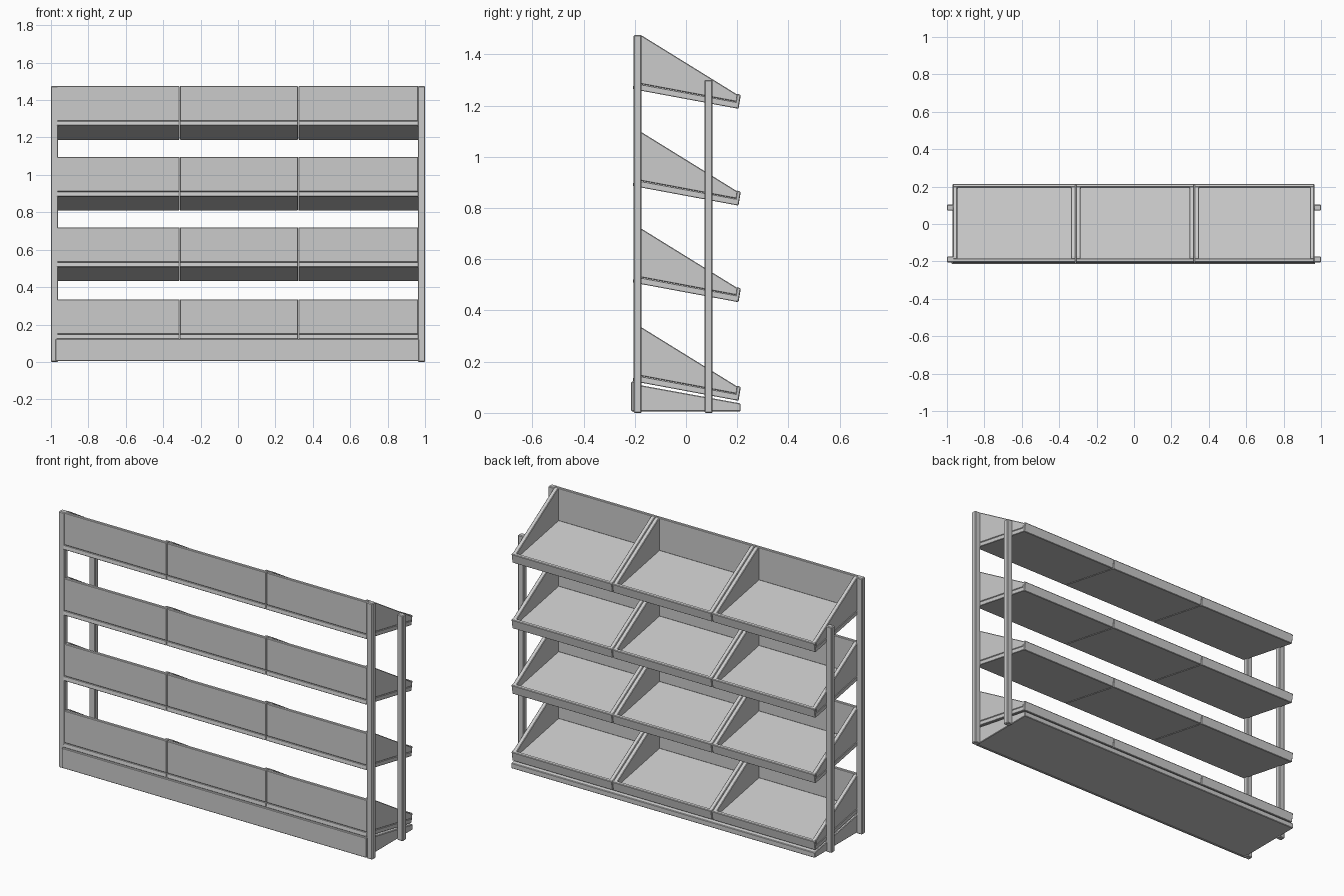
import bpy, bmesh

if "Cube" in bpy.data.objects:
    bpy.data.objects.remove(bpy.data.objects["Cube"])


def prism(name, profile, x0, x1, bevel=0.003):
    """Extrude a (y, z) profile from x0 to x1."""
    bm = bmesh.new()
    face = bm.faces.new([bm.verts.new((x0, y, z)) for y, z in profile])
    ext = bmesh.ops.extrude_face_region(bm, geom=[face])
    moved = [v for v in ext["geom"] if isinstance(v, bmesh.types.BMVert)]
    bmesh.ops.translate(bm, verts=moved, vec=(x1 - x0, 0, 0))
    bmesh.ops.recalc_face_normals(bm, faces=bm.faces)
    mesh = bpy.data.meshes.new(name)
    bm.to_mesh(mesh)
    bm.free()
    obj = bpy.data.objects.new(name, mesh)
    bpy.context.collection.objects.link(obj)
    if bevel:
        mod = obj.modifiers.new("soft_edges", 'BEVEL')
        mod.width = bevel
        mod.segments = 1
    return obj


def box(name, x0, x1, y0, y1, z0, z1, bevel=0.003):
    return prism(name, [(y0, z0), (y1, z0), (y1, z1), (y0, z1)], x0, x1, bevel)


# Uprights: tall pair and shorter pair
for side, x0, x1 in (("left", -1.0, -0.962), ("right", 0.962, 1.0)):
    box("tall_post_" + side, x0, x1, -0.205, -0.173, 0, 1.475, 0.004)
    box("short_post_" + side, x0, x1, 0.072, 0.104, 0, 1.30, 0.004)

# Plinth: sloped body with a vertical kick board
prism("plinth", [(-0.2, 0.006), (0.213, 0.006), (0.213, 0.037), (-0.2, 0.112)],
      -0.97, 0.965)
box("kick_board", -0.975, 0.968, -0.214, -0.199, 0.006, 0.122)

# Sloped display trays: four levels of three bins
T = 0.024
SPLITS = (-0.97, -0.312, 0.322, 0.965)
for level, dz in enumerate((-1.14, -0.755, -0.378, 0.0)):

    def lift(points):
        return [(y, z + dz) for y, z in points]

    for col in range(3):
        x0, x1 = SPLITS[col] + 0.001, SPLITS[col + 1] - 0.001
        tag = f"_{level}_{col}"
        # Floor board
        prism("tray_floor" + tag, lift([(-0.208, 1.264), (0.196, 1.189),
              (0.201, 1.213), (-0.204, 1.288)]), x0, x1, 0.002)
        # Front lip, square to the floor
        prism("tray_lip" + tag, lift([(0.190, 1.190), (0.205, 1.187),
              (0.214, 1.241), (0.199, 1.247)]), x0, x1)
        # Upright panel on the high edge
        prism("tray_back" + tag, lift([(-0.203, 1.289), (-0.185, 1.285),
              (-0.185, 1.475), (-0.203, 1.475)]), x0, x1)
        # Tapered side panels
        side = lift([(-0.187, 1.286), (0.198, 1.214), (0.202, 1.242),
                     (0.192, 1.248), (-0.172, 1.473), (-0.187, 1.475)])
        prism("tray_side_a" + tag, side, x0, x0 + T)
        prism("tray_side_b" + tag, side, x1 - T, x1)
